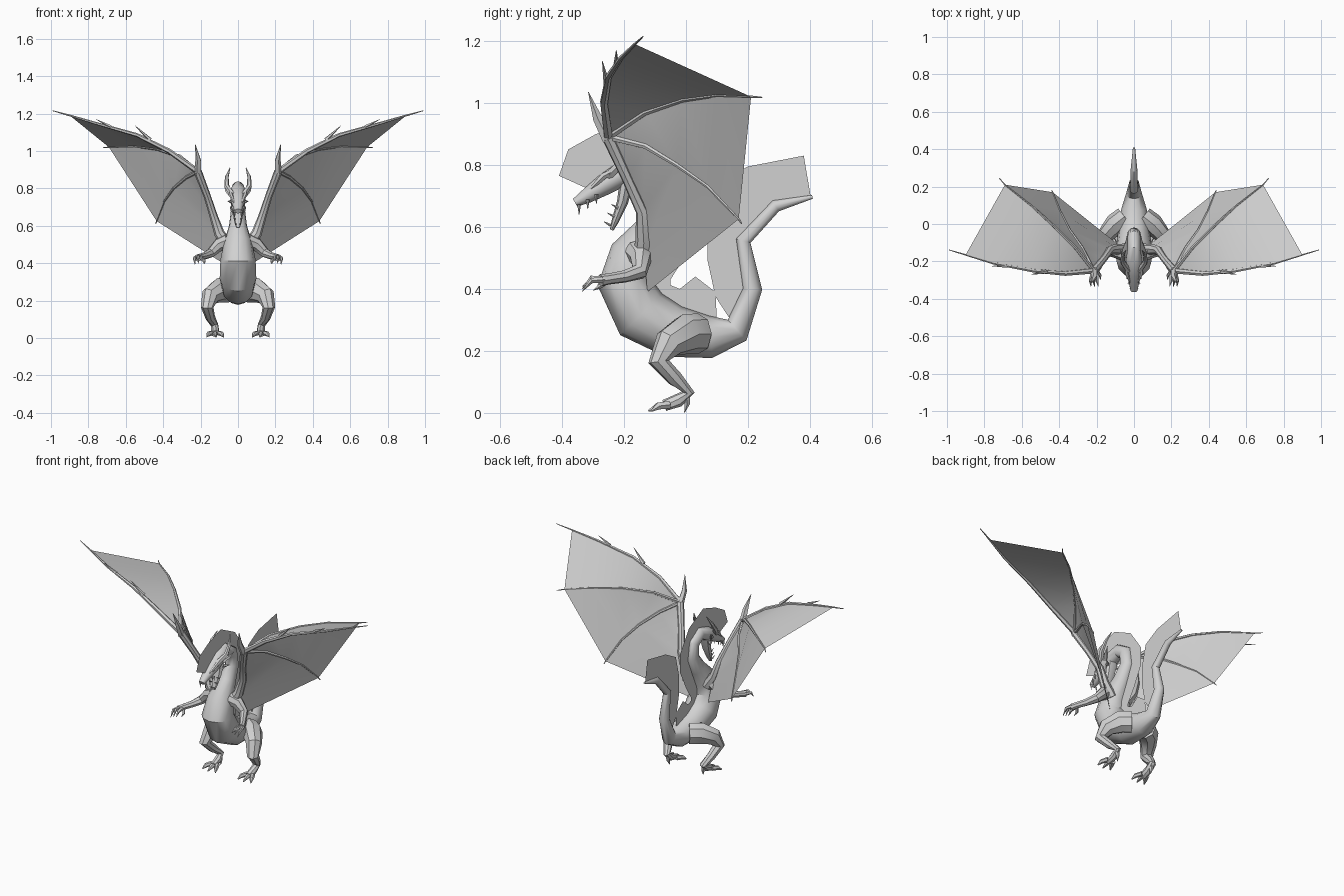
import bpy, bmesh, math
from mathutils import Vector

grey = bpy.data.materials.new("stone_grey")
grey.diffuse_color = (0.64, 0.64, 0.64, 1)


def finish(name, bm, mirror=False, angle=35):
    bmesh.ops.recalc_face_normals(bm, faces=bm.faces)
    me = bpy.data.meshes.new(name)
    bm.to_mesh(me)
    bm.free()
    me.materials.append(grey)
    ob = bpy.data.objects.new(name, me)
    bpy.context.collection.objects.link(ob)
    bpy.ops.object.select_all(action='DESELECT')
    ob.select_set(True)
    bpy.context.view_layer.objects.active = ob
    bpy.ops.object.shade_smooth_by_angle(angle=math.radians(angle))
    if mirror:
        ob.modifiers.new("mirror", 'MIRROR').use_mirror_merge = False
    return ob


def add_tube(bm, pts, sides=6):
    """Loft rings along (x, y, z, radius[, second radius]) points."""
    pos = [Vector(p[:3]) for p in pts]
    u, rings = Vector((1, 0, 0)), []
    for i, p in enumerate(pts):
        t = Vector()
        if i > 0:
            t += (pos[i] - pos[i - 1]).normalized()
        if i < len(pos) - 1:
            t += (pos[i + 1] - pos[i]).normalized()
        t.normalize()
        if abs(u.dot(t)) > 0.95:
            u = Vector((0, 1, 0))
        u = (u - t * u.dot(t)).normalized()
        v = t.cross(u)
        ru, rv = p[3], p[-1]
        rings.append([bm.verts.new(pos[i] + u * ru * math.cos(a) + v * rv * math.sin(a))
                      for a in (2 * math.pi * k / sides for k in range(sides))])
    for a, b in zip(rings, rings[1:]):
        for k in range(sides):
            j = (k + 1) % sides
            bm.faces.new((a[k], a[j], b[j], b[k]))
    bm.faces.new(rings[0][::-1])
    bm.faces.new(rings[-1])


def tubes(name, paths, sides=6, mirror=True):
    bm = bmesh.new()
    for pts in paths:
        add_tube(bm, pts, sides)
    return finish(name, bm, mirror)


def sheet(name, strips, mirror=False):
    """Thin skin stretched between pairs of polylines."""
    bm = bmesh.new()
    for a, b in strips:
        va, vb = [bm.verts.new(p) for p in a], [bm.verts.new(p) for p in b]
        for i in range(len(a) - 1):
            bm.faces.new((va[i], va[i + 1], vb[i + 1], vb[i]))
    bmesh.ops.remove_doubles(bm, verts=bm.verts, dist=0.0005)
    return finish(name, bm, mirror, 20)


def bone(pts, r0, r1):
    n = len(pts) - 1
    return [(*p, r0 + (r1 - r0) * i / n) for i, p in enumerate(pts)]


# Torso with tail, curled neck and upper head: (y, z, half width, half depth)
spine = [(.408, .697, .006, .006), (.29, .668, .018, .02), (.185, .555, .022, .024),
         (.215, .40, .028, .031), (.165, .267, .042, .045), (.08, .245, .068, .068),
         (-.04, .262, .085, .085), (-.145, .318, .098, .095), (-.198, .42, .094, .088),
         (-.172, .51, .075, .075), (-.105, .6, .048, .052), (-.06, .68, .038, .042),
         (-.07, .76, .035, .04), (-.13, .80, .034, .038), (-.20, .775, .044, .04),
         (-.265, .735, .04, .034), (-.32, .7, .026, .024), (-.358, .678, .018, .014)]
tubes("body", [[(0, *s) for s in spine]], 12, False)

# Lower jaw, hanging open
tubes("lower_jaw", [[(0, -.19, .75, .036, .024), (0, -.205, .68, .03, .018),
                     (0, -.228, .62, .02, .012), (0, -.24, .59, .01, .006)]], 8, False)

# Horns, brows, cheek spikes and teeth
tubes("horns", [[(.028, -.25, .765, .016), (.06, -.205, .81, .014),
                 (.06, -.17, .86, .01), (.043, -.14, .91, .002)]])
tubes("brow_ridges", [[(.02, -.31, .72, .006), (.038, -.265, .765, .012), (.045, -.2, .80, .003)]])
tubes("cheek_spikes", [[(.035, -.2, .76, .013), (.06, -.17, .785, .008), (.072, -.14, .81, .001)],
                       [(.033, -.19, .73, .012), (.055, -.16, .73, .001)]], 5)
teeth = [[(.018 + .01 * k, -.345 + .028 * k, .672 + .016 * k, .006),
          (.018 + .01 * k, -.345 + .028 * k, .64 + .018 * k, .001)] for k in range(3)]
teeth += [[(.012 + .005 * k, -.243 + .012 * k, .605 + .028 * k, .005),
           (.012 + .005 * k, -.265 + .012 * k, .617 + .028 * k, .001)] for k in range(3)]
tubes("teeth", teeth, 4)

# Crest along head, neck, back and tail: (base y, base z, edge y, edge z)
neck_crest = [(-.31, .72, -.41, .765), (-.27, .755, -.38, .85), (-.22, .79, -.29, .90),
              (-.14, .82, -.17, .94), (-.06, .79, -.03, .87), (-.025, .68, .06, .74),
              (-.065, .59, .06, .63), (-.12, .5, .0, .51), (-.13, .42, -.05, .43),
              (-.09, .36, -.05, .39)]
back_crest = [(-.09, .35, -.07, .42), (-.03, .33, -.02, .40), (.03, .31, .03, .44),
              (.10, .29, .095, .39)]
tail_crest = [(.15, .29, .095, .375), (.2, .4, .07, .49), (.17, .55, .07, .62),
              (.2, .60, .10, .74), (.285, .67, .2, .795), (.402, .70, .38, .83)]
for name, c in (("neck_crest", neck_crest), ("back_crest", back_crest), ("tail_crest", tail_crest)):
    sheet(name, [([(0, p[0], p[1]) for p in c], [(0, p[2], p[3]) for p in c])])

# Wing skeleton
W = (.215, -.25, .89)
lead = [W, (.37, -.265, 1.0), (.54, -.25, 1.085), (.75, -.21, 1.145), (.90, -.165, 1.19)]
mid = [W, (.31, -.13, .97), (.43, -.01, 1.01), (.55, .1, 1.025), (.69, .21, 1.02)]
rear = [W, (.275, -.13, .86), (.345, -.03, .80), (.395, .07, .73), (.435, .17, .625)]
arm = [W, (.165, -.19, .76), (.13, -.14, .65), (.085, -.135, .52), (.065, -.125, .39)]
sheet("wing_skin", [(lead, mid), (mid, rear), (rear, arm)], True)
tubes("wing_fingers", [bone(lead + [(.99, -.138, 1.215)], .016, .002),
                       bone(mid + [(.72, .245, 1.018)], .012, .002),
                       bone(rear + [(.44, .18, .61)], .011, .002)])
tubes("wing_arm", [[(.05, -.14, .49, .035), (.10, -.135, .56, .028), (.13, -.14, .65, .022),
                    (.165, -.19, .76, .019), (.215, -.25, .89, .022)]], 8)
tubes("wing_claws", [[(.215, -.25, .88, .02), (.212, -.285, .95, .016), (.228, -.315, 1.035, .001)],
                     [(.47, -.255, 1.06, .012), (.55, -.27, 1.135, .001)],
                     [(.68, -.225, 1.13, .009), (.76, -.225, 1.17, .001)]], 5)

# Forelegs with clawed fingers
tubes("foreleg", [[(.05, -.16, .52, .04), (.10, -.145, .50, .036), (.145, -.15, .455, .026),
                   (.175, -.2, .44, .02), (.205, -.25, .432, .018), (.215, -.275, .428, .02)]], 8)
tubes("foreleg_fingers", [[(.21 + .012 * k, -.265, .43, .011),
                           (.215 + .018 * k, -.305, .435 - .008 * abs(k), .009),
                           (.21 + .02 * k, -.335, .40 - .008 * k, .001)] for k in (-1, 0, 1)]
      + [[(.2, -.25, .43, .01), (.18, -.275, .41, .008), (.18, -.3, .395, .001)]], 5)

# Hind legs with toes
tubes("hind_leg", [[(.05, .04, .255, .055, .065), (.10, .0, .255, .058, .066),
                    (.148, -.055, .225, .046, .052), (.165, -.088, .165, .034),
                    (.148, -.035, .11, .026), (.125, .008, .068, .02),
                    (.122, -.025, .04, .022), (.123, -.07, .024, .022, .016)]], 8)
tubes("hind_toes", [[(.122 + .018 * k, -.055, .026, .014),
                     (.122 + .035 * k, -.09, .022, .013),
                     (.122 + .045 * k, -.122 + .01 * abs(k), .006, .003)] for k in (-1, 0, 1)]
      + [[(.125, .0, .06, .014), (.12, .004, .03, .01), (.115, -.005, .001, .001)]], 6)
